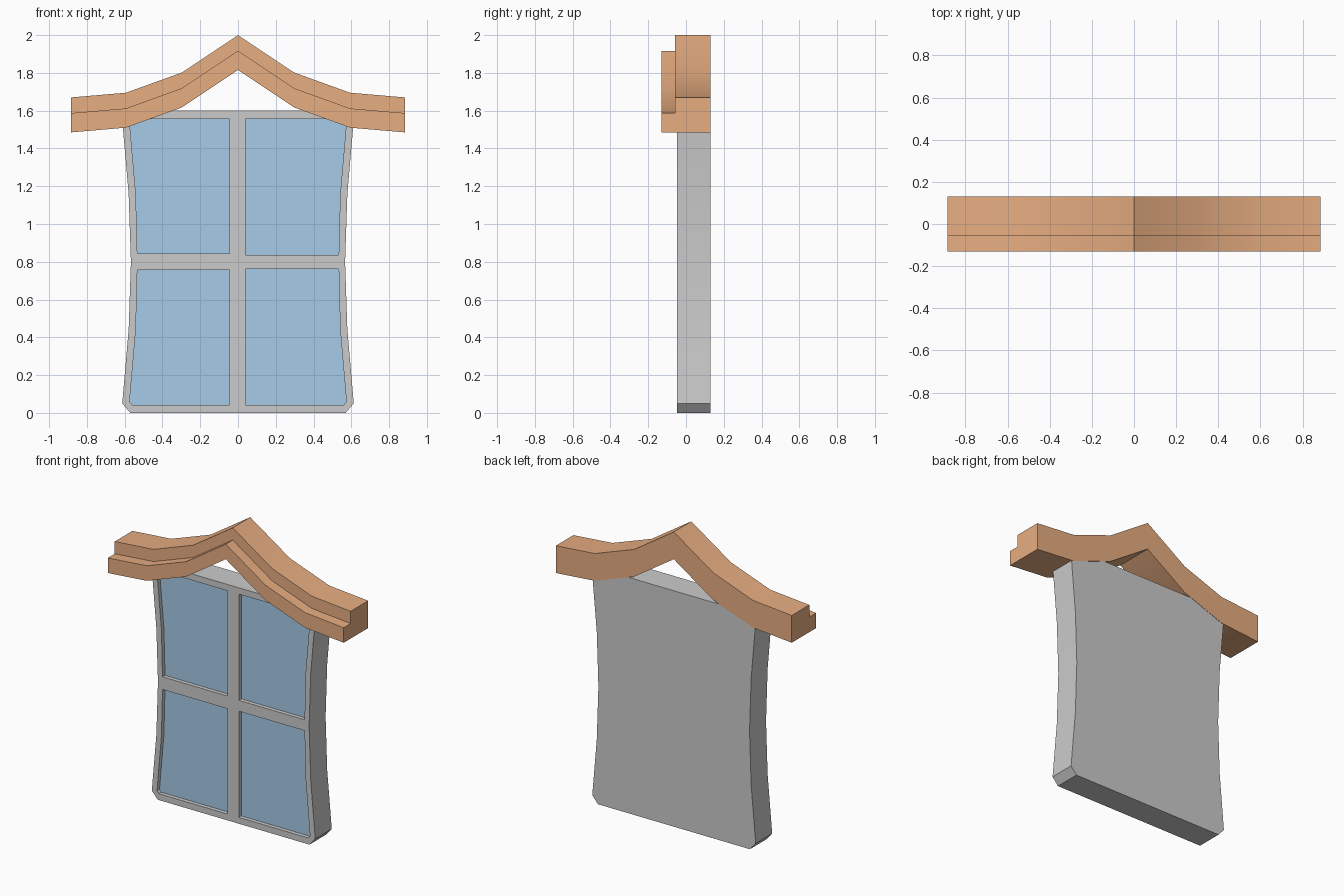
import bpy, bmesh

if "Cube" in bpy.data.objects:
    bpy.data.objects.remove(bpy.data.objects["Cube"])


def material(name, color):
    m = bpy.data.materials.new(name)
    m.diffuse_color = color
    m.use_nodes = True
    m.node_tree.nodes["Principled BSDF"].inputs["Base Color"].default_value = m.diffuse_color
    return m


def finish(bm, name, mat=None):
    bmesh.ops.recalc_face_normals(bm, faces=bm.faces)
    me = bpy.data.meshes.new(name)
    bm.to_mesh(me)
    bm.free()
    ob = bpy.data.objects.new(name, me)
    bpy.context.collection.objects.link(ob)
    if mat:
        me.materials.append(mat)
    return ob


def prism(name, outline, y0, y1, mat=None):
    """Front-view outline (x, z) extruded from y0 to y1."""
    bm = bmesh.new()
    face = bm.faces.new([bm.verts.new((x, y0, z)) for x, z in outline])
    ext = bmesh.ops.extrude_face_region(bm, geom=[face])
    for v in ext["geom"]:
        if isinstance(v, bmesh.types.BMVert):
            v.co.y = y1
    return finish(bm, name, mat)


def smooth(ob):
    bpy.ops.object.select_all(action='DESELECT')
    ob.select_set(True)
    bpy.context.view_layer.objects.active = ob
    bpy.ops.object.shade_smooth_by_angle(angle=0.52)


orange = material("roof_orange", (0.8, 0.42, 0.22, 1))
blue = material("glass_blue", (0.38, 0.6, 0.8, 1))

# Window frame: waisted slab with chamfered corners
half = [(0.57, 0.0), (0.613, 0.05), (0.579, 0.44), (0.567, 0.8),
        (0.579, 1.16), (0.613, 1.55), (0.57, 1.6)]
frame = prism("window_frame", half + [(-x, z) for x, z in reversed(half)], -0.048, 0.129)

# Four recessed panes: cut the pocket, then set the glass in it
for side, row in [(s, r) for s in (-1, 1) for r in (0, 1)]:
    inner = 0.045 if side < 0 else 0.04
    low = 0.757 if side < 0 else 0.763
    pane = [(inner, 0.043), (0.56, 0.043), (0.574, 0.06), (0.541, 0.44),
            (0.533, low), (inner, low)]
    pane = [(side * x, 1.6 - z if row else z) for x, z in pane]
    cutter = prism("pane_cutter", pane, -0.1, -0.018)
    cutter.hide_render = True
    mod = frame.modifiers.new("pocket", 'BOOLEAN')
    mod.operation = 'DIFFERENCE'
    mod.solver = 'EXACT'
    mod.object = cutter
    bpy.context.view_layer.objects.active = frame
    bpy.ops.object.modifier_apply(modifier=mod.name)
    bpy.data.objects.remove(cutter)
    prism("glass_pane", pane, -0.021, -0.012, blue)
smooth(frame)

# Gabled roof: stepped section swept along a flared ridge line
line = [(0.885, 1.67), (0.593, 1.695), (0.297, 1.802)]
path = [(-x, z) for x, z in line] + [(0, 2.0)] + line[::-1]
section = [(0.131, 0), (-0.057, 0), (-0.057, -0.083), (-0.131, -0.083),
           (-0.131, -0.185), (0.131, -0.185)]
bm = bmesh.new()
rings = [[bm.verts.new((x, y, z + dz)) for y, dz in section] for x, z in path]
n = len(section)
for a, b in zip(rings, rings[1:]):
    for i in range(n):
        j = (i + 1) % n
        bm.faces.new((a[i], a[j], b[j], b[i]))
bm.faces.new(rings[0])
bm.faces.new(rings[-1][::-1])
smooth(finish(bm, "roof", orange))
